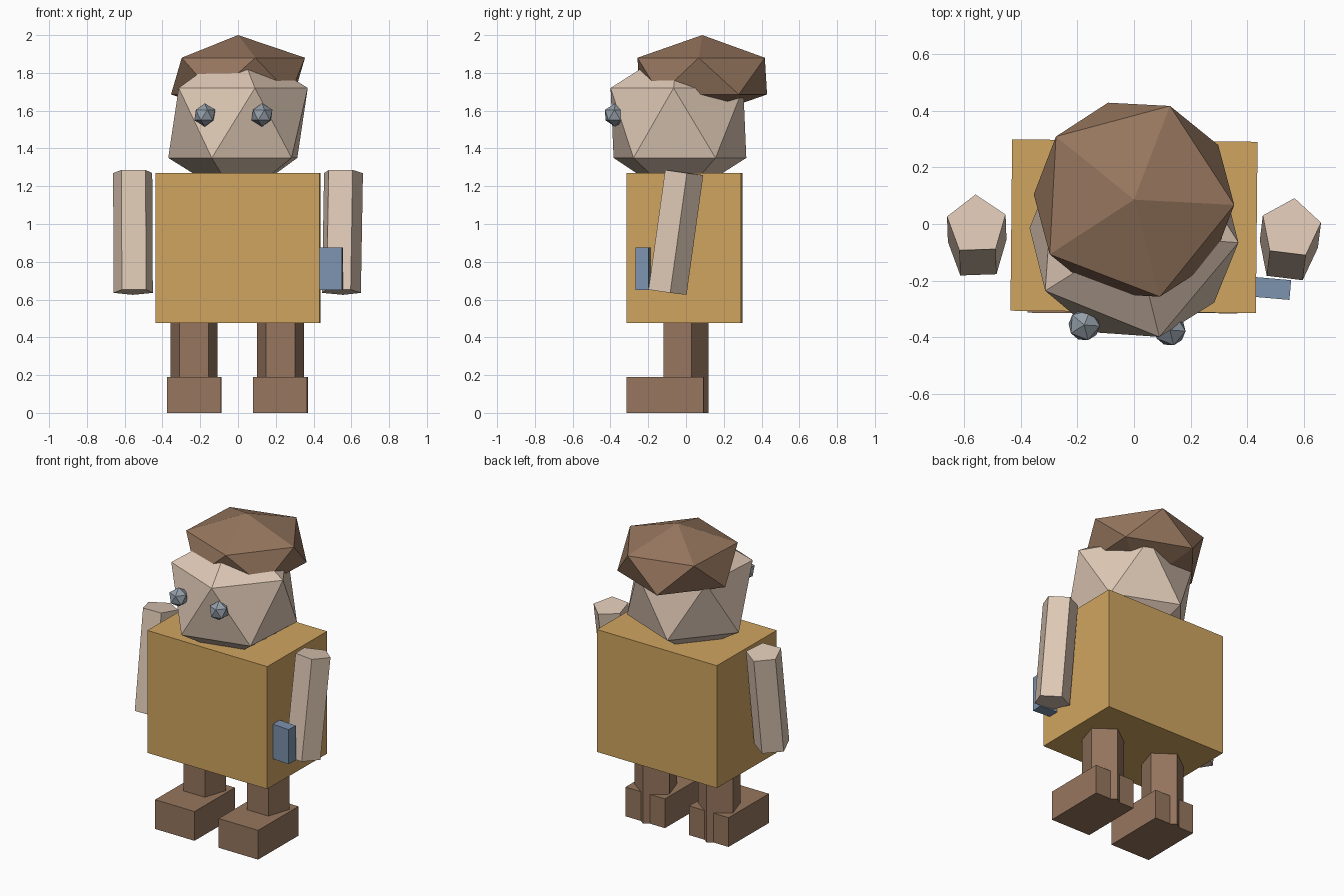
import bpy
import math
from math import radians

if "Cube" in bpy.data.objects:
    bpy.data.objects.remove(bpy.data.objects["Cube"], do_unlink=True)


def linear(c):
    c /= 255
    return c / 12.92 if c <= 0.04045 else ((c + 0.055) / 1.055) ** 2.4


def material(name, r, g, b):
    mat = bpy.data.materials.new(name)
    mat.use_nodes = True
    color = (linear(r), linear(g), linear(b), 1)
    mat.diffuse_color = color
    mat.node_tree.nodes["Principled BSDF"].inputs["Base Color"].default_value = color
    return mat


skin = material("skin", 222, 200, 181)
brown = material("brown", 150, 118, 94)
ochre = material("ochre", 208, 165, 96)
blue = material("blue", 125, 147, 175)
grey = material("blue grey", 148, 158, 168)


def finish(name, mat):
    obj = bpy.context.object
    obj.name = name
    obj.data.materials.append(mat)
    return obj


def box(name, mat, center, size, turn=0):
    bpy.ops.mesh.primitive_cube_add(size=1, location=center, rotation=(0, 0, radians(turn)))
    obj = finish(name, mat)
    obj.scale = size
    return obj


def ball(name, mat, center, radius, turn, flatten=1):
    # twenty-sided faceted ball
    bpy.ops.mesh.primitive_ico_sphere_add(subdivisions=1, radius=radius, location=center,
                                          rotation=(0, 0, radians(turn)))
    obj = finish(name, mat)
    obj.scale.z = flatten
    return obj


def prism(name, mat, center, radius, height, tilt=0, turn=0):
    # five-sided limb with a corner towards the back
    bpy.ops.mesh.primitive_cylinder_add(vertices=5, radius=radius, depth=height, location=center,
                                        rotation=(radians(tilt), 0, radians(turn)))
    return finish(name, mat)


# Torso
box("torso", ochre, (0, -0.008, 0.873), (0.868, 0.606, 0.795), -0.57)

# Head, hair and eyes
ball("head", skin, (0, -0.04, 1.535), 0.414, -4)
ball("hair", brown, (0, 0.086, 1.783), 0.397, -3, 0.547)
ball("right_eye", grey, (-0.176, -0.357, 1.577), 0.062, -4)
ball("left_eye", grey, (0.127, -0.375, 1.577), 0.062, -4)

# Arms swing slightly forward
prism("right_arm", skin, (-0.555, -0.048, 0.957), 0.109, 0.64, -8, 2)
prism("left_arm", skin, (0.549, -0.06, 0.957), 0.109, 0.64, -8, -7)

# Small box held at the left hand
box("held_box", blue, (0.478, -0.227, 0.763), (0.15, 0.07, 0.225), -5)

# Legs reach the ground behind the feet
for side, x in (("right", -0.232), ("left", 0.225)):
    prism(side + "_leg", brown, (x, -0.012, 0.27), 0.131, 0.54)
    box(side + "_foot", brown, (x, -0.11, 0.095), (0.285, 0.41, 0.19), -0.5)
